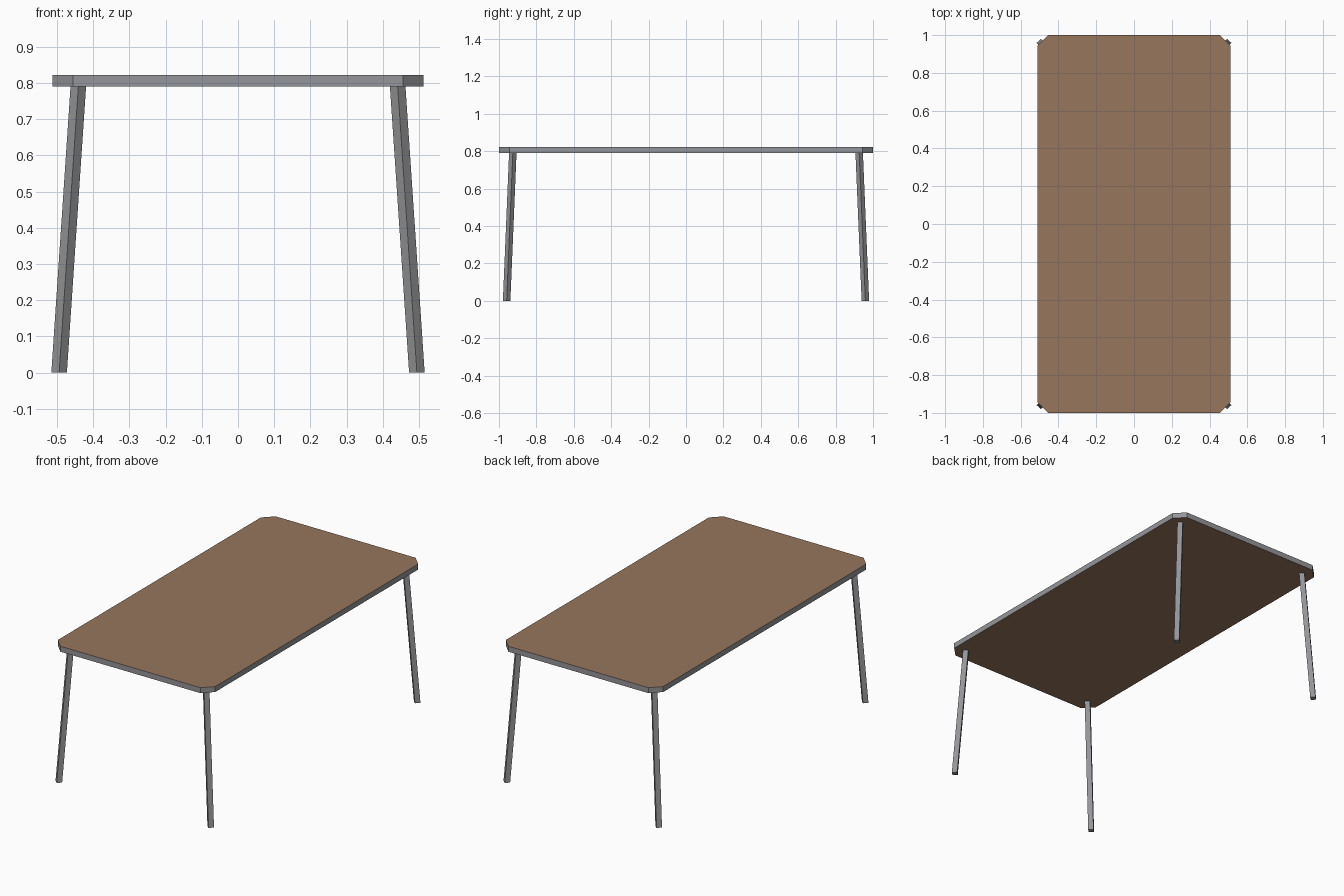
import bpy, bmesh

if "Cube" in bpy.data.objects:
    bpy.data.objects.remove(bpy.data.objects["Cube"])


def material(name, rgb):
    m = bpy.data.materials.new(name)
    m.diffuse_color = (*rgb, 1.0)
    m.use_nodes = True
    m.node_tree.nodes["Principled BSDF"].inputs["Base Color"].default_value = m.diffuse_color
    return m


wood = material("brown wood", (0.31, 0.18, 0.11))
metal = material("grey metal", (0.30, 0.305, 0.32))


def loft(name, lower, upper, mats):
    """Closed prism between two matching counter-clockwise (x, y, z) outlines."""
    bm = bmesh.new()
    a = [bm.verts.new(p) for p in lower]
    b = [bm.verts.new(p) for p in upper]
    bm.faces.new(a[::-1])
    bm.faces.new(b)
    n = len(a)
    for i in range(n):
        j = (i + 1) % n
        bm.faces.new((a[i], a[j], b[j], b[i]))
    bmesh.ops.recalc_face_normals(bm, faces=bm.faces)
    me = bpy.data.meshes.new(name)
    bm.to_mesh(me)
    bm.free()
    for m in mats:
        me.materials.append(m)
    ob = bpy.data.objects.new(name, me)
    bpy.context.collection.objects.link(ob)
    return ob


# Tabletop: slab with cut corners, wood faces and metal rim
X, Y, C = 0.512, 1.0, 0.057
outline = [(X, -Y + C), (X, Y - C), (X - C, Y), (-X + C, Y),
           (-X, Y - C), (-X, -Y + C), (-X + C, -Y), (X - C, -Y)]
top = loft("tabletop", [(x, y, 0.79) for x, y in outline],
           [(x, y, 0.822) for x, y in outline], [wood, metal])
for f in top.data.polygons:
    f.material_index = 0 if abs(f.normal.z) > 0.5 else 1


# Splayed square legs, turned 45 degrees
def diamond(cx, cy, z, rx=0.0215, ry=0.02):
    return [(cx + rx, cy, z), (cx, cy + ry, z), (cx - rx, cy, z), (cx, cy - ry, z)]


for sx, side in ((-1, "left"), (1, "right")):
    for sy, end in ((-1, "front"), (1, "back")):
        loft(f"{end}_{side}_leg", diamond(sx * 0.494, sy * 0.959, 0),
             diamond(sx * 0.441, sy * 0.926, 0.79), [metal])
